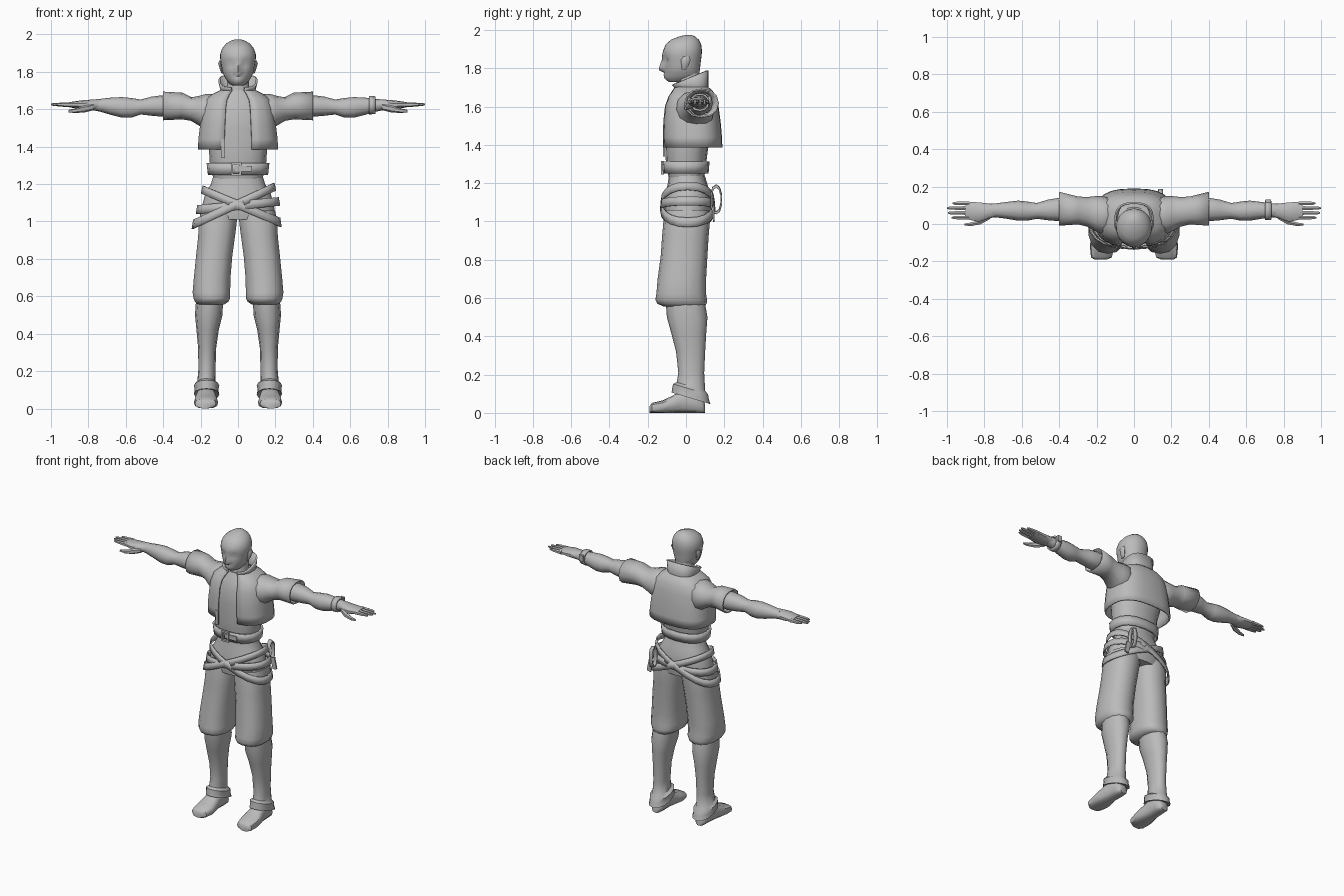
import bpy, bmesh, math
from mathutils import Vector

GREY = bpy.data.materials.new("plain_grey")
GREY.diffuse_color = (0.5, 0.5, 0.5, 1)


def finish(name, bm, mirror=False, thick=0, angle=45, normals=True):
    if normals:
        bmesh.ops.recalc_face_normals(bm, faces=bm.faces)
    me = bpy.data.meshes.new(name)
    bm.to_mesh(me)
    bm.free()
    me.materials.append(GREY)
    ob = bpy.data.objects.new(name, me)
    bpy.context.collection.objects.link(ob)
    if thick:
        m = ob.modifiers.new("thickness", 'SOLIDIFY')
        m.thickness, m.offset = thick, 0
    if mirror:
        m = ob.modifiers.new("mirror", 'MIRROR')
        m.use_mirror_merge = False
    bpy.ops.object.select_all(action='DESELECT')
    ob.select_set(True)
    bpy.context.view_layer.objects.active = ob
    bpy.ops.object.shade_smooth_by_angle(angle=math.radians(angle))
    return ob


def spow(v, e):
    return math.copysign(abs(v) ** e, v)


def loft(name, axis, secs, n=12, p=2.2, gap=0, caps=True, warp=None, **kw):
    """Skin rounded sections (position, a0, a1, b0, b1) along an axis."""
    bm = bmesh.new()
    rings = []
    for pos, a0, a1, b0, b1 in secs:
        ring = []
        for i in range(n):
            if gap:
                t = math.radians(-90 + gap + (360 - 2 * gap) * i / (n - 1))
            else:
                t = math.tau * i / n - math.pi / 2
            a = (a0 + a1) / 2 + (a1 - a0) / 2 * spow(math.cos(t), 2 / p)
            b = (b0 + b1) / 2 + (b1 - b0) / 2 * spow(math.sin(t), 2 / p)
            co = {'x': (pos, a, b), 'y': (a, pos, b), 'z': (a, b, pos)}[axis]
            ring.append(bm.verts.new(warp(Vector(co)) if warp else co))
        rings.append(ring)
    for r, s in zip(rings, rings[1:]):
        for i in range(n - 1 if gap else n):
            j = (i + 1) % n
            bm.faces.new((r[i], r[j], s[j], s[i]))
    if caps and not gap:
        bm.faces.new(rings[0])
        bm.faces.new(rings[-1])
    return finish(name, bm, **kw)


def box(name, size, loc, rot=0):
    bm = bmesh.new()
    bmesh.ops.create_cube(bm, size=1)
    for v in bm.verts:
        v.co = Vector(v.co[i] * size[i] for i in range(3))
        v.co.rotate(Vector((1, 0, 0)).rotation_difference(
            Vector((math.cos(rot), 0, math.sin(rot)))))
        v.co += Vector(loc)
    return finish(name, bm, angle=30)


def gauss(v, w):
    return math.exp(-(v / w) ** 2)


# Head: nose, brow, eye sockets and lips are pushed out of the lofted skull
def face(co):
    if co.y < -0.02:
        x, z = co.x, co.z
        ridge = max(0, min(1, (1.865 - z) / 0.065)) if z > 1.79 else max(0, (z - 1.775) / 0.015)
        co.y -= 0.03 * ridge * gauss(x, 0.013)
        co.y += 0.014 * gauss(abs(x) - 0.036, 0.018) * gauss(z - 1.845, 0.014)
        co.y -= 0.006 * gauss(x, 0.06) * gauss(z - 1.868, 0.01)
        co.y -= 0.007 * gauss(x, 0.022) * (gauss(z - 1.765, 0.007) + gauss(z - 1.752, 0.006))
    return co


loft("head", 'z', [
    (1.728, -.03, .03, -.088, .0), (1.735, -.044, .044, -.1, .03), (1.752, -.058, .058, -.108, .06),
    (1.758, -.063, .063, -.109, .065), (1.765, -.067, .067, -.11, .067), (1.775, -.073, .073, -.111, .07),
    (1.79, -.08, .08, -.112, .072), (1.805, -.084, .084, -.113, .074), (1.825, -.088, .088, -.115, .076),
    (1.845, -.091, .091, -.117, .079), (1.868, -.095, .095, -.119, .082), (1.895, -.095, .095, -.118, .083),
    (1.925, -.085, .085, -.106, .079), (1.95, -.065, .065, -.077, .066), (1.968, -.035, .035, -.03, .045),
    (1.974, -.012, .012, .0, .025)], n=28, p=2.1, warp=face, angle=60)
loft("neck", 'z', [(1.64, -.075, .075, -.06, .09), (1.7, -.06, .06, -.05, .075),
                   (1.79, -.06, .06, -.045, .07)])
loft("ear", 'z', [(1.79, .078, .088, -.02, .0), (1.81, .08, .096, -.024, .012),
                  (1.845, .085, .106, -.026, .024), (1.86, .086, .1, -.015, .018)], n=8, mirror=True)

# Shirt, trouser top and belt
loft("shirt", 'z', [
    (1.225, -.13, .13, -.09, .095), (1.3, -.15, .15, -.105, .105), (1.38, -.155, .155, -.108, .115),
    (1.5, -.175, .175, -.108, .15), (1.6, -.17, .17, -.1, .145), (1.66, -.13, .13, -.075, .12),
    (1.7, -.07, .07, -.055, .09)], n=16, p=2.4)
loft("trouser_top", 'z', [
    (1.01, -.2, .2, -.105, .12), (1.07, -.195, .195, -.115, .13), (1.15, -.175, .175, -.105, .125),
    (1.2, -.145, .145, -.095, .11), (1.25, -.13, .13, -.088, .095)], n=16, p=2.3)
loft("belt", 'z', [(1.25, -.155, .155, -.112, .112), (1.312, -.162, .162, -.118, .117)],
     n=16, p=2.4, caps=False, thick=.012)
for dx in (-.022, .022):
    box("buckle_side", (.012, .016, .07), (-.01 + dx, -.123, 1.28))
for dz in (-.03, .03):
    box("buckle_bar", (.05, .016, .012), (-.01, -.123, 1.28 + dz))
box("belt_tongue", (.09, .01, .03), (.03, -.121, 1.282))


# Open jacket with a collar that rises at the back
def collar_tilt(co):
    if co.z > 1.71:
        co.z += (co.y - .03) * .45 * (co.z - 1.7) / .06
    return co


loft("jacket", 'z', [
    (1.385, -.21, .21, -.115, .185), (1.44, -.208, .208, -.118, .183), (1.52, -.198, .198, -.117, .176),
    (1.6, -.188, .188, -.108, .165), (1.65, -.17, .17, -.09, .152), (1.68, -.13, .13, -.07, .135),
    (1.7, -.09, .09, -.058, .112), (1.755, -.1, .1, -.072, .112)],
    n=25, p=2.7, gap=14, warp=collar_tilt, thick=.01)
box("jacket_flap", (.02, .01, .1), (-.08, -.114, 1.39))
loft("sleeve", 'x', [
    (.1, -.03, .13, 1.5, 1.675), (.17, -.05, .145, 1.49, 1.678), (.205, -.035, .145, 1.515, 1.668),
    (.25, -.01, .14, 1.542, 1.66), (.3, .002, .143, 1.55, 1.685), (.4, -.005, .168, 1.545, 1.69)],
    caps=False, thick=.008, mirror=True)

# Arm, hand and fingers
loft("arm", 'x', [
    (.3, .02, .13, 1.565, 1.665), (.4, .015, .14, 1.56, 1.675), (.46, .02, .13, 1.565, 1.668),
    (.52, .028, .112, 1.572, 1.652), (.57, .018, .12, 1.555, 1.66), (.62, .018, .125, 1.555, 1.665),
    (.68, .028, .118, 1.57, 1.662), (.74, .036, .11, 1.588, 1.655), (.78, .036, .108, 1.595, 1.652)],
    mirror=True)
loft("hand", 'x', [
    (.74, .038, .106, 1.594, 1.654), (.78, .025, .112, 1.595, 1.652), (.83, .01, .118, 1.598, 1.648),
    (.87, .018, .12, 1.605, 1.643), (.9, .025, .118, 1.61, 1.638)], n=10, mirror=True)
for i, tip in enumerate((.975, .995, 1.0, .97)):
    y = .034 + .0255 * i
    loft("finger", 'x', [
        (.88, y - .012, y + .012, 1.61, 1.638), (.93, y - .011, y + .011, 1.613, 1.636),
        (tip - .012, y - .009, y + .009, 1.618, 1.633), (tip, y - .004, y + .004, 1.622, 1.63)],
        n=6, mirror=True)
loft("thumb", 'x', [
    (.77, .025, .05, 1.595, 1.63), (.82, -.003, .025, 1.583, 1.62), (.87, -.012, .01, 1.58, 1.605),
    (.905, -.009, .003, 1.583, 1.597)], n=6, mirror=True)
loft("bracelet", 'x', [(.7, .025, .12, 1.577, 1.667), (.735, .028, .117, 1.58, 1.664)],
     caps=False, thick=.01)
box("bracelet_knot", (.03, .016, .04), (.718, .123, 1.635))

# Baggy trouser legs, gathered below the knee
loft("trouser_leg", 'z', [
    (.555, .075, .215, -.115, .095), (.57, .05, .232, -.15, .108), (.59, .04, .24, -.16, .11),
    (.62, .04, .245, -.155, .105), (.7, .038, .238, -.148, .105), (.82, .028, .226, -.132, .112),
    (.92, .014, .215, -.125, .118), (1.0, .004, .212, -.118, .125), (1.06, .0, .2, -.108, .122)],
    n=14, p=2.4, mirror=True)


# Shin with a turned-up cuff that droops at the heel
def cuff_droop(co):
    if co.z < .16:
        co.z -= .3 * (co.y - .02)
    return co


loft("shin", 'z', [
    (.085, .12, .215, -.045, .1), (.078, .1, .235, -.075, .128), (.1, .105, .232, -.072, .12),
    (.125, .1, .235, -.068, .115), (.14, .12, .218, -.048, .1), (.21, .12, .212, -.04, .095),
    (.32, .117, .213, -.052, .1), (.42, .103, .222, -.078, .106), (.5, .083, .23, -.1, .112),
    (.57, .08, .225, -.105, .1)], n=12, warp=cuff_droop, mirror=True)
loft("shoe", 'y', [
    (-.19, .145, .212, .0, .035), (-.178, .118, .23, .0, .052), (-.12, .106, .236, .0, .066),
    (-.07, .112, .23, .0, .09), (-.02, .122, .218, .0, .12), (.05, .122, .212, .0, .11),
    (.085, .13, .206, .0, .07), (.098, .145, .192, .0, .05)], n=12, p=2.8, mirror=True)

# Slack straps crossing around the hips: centre x, half width, height, slope
for cx, rx, z0, slope in ((.018, .212, 1.09, -.42), (-.022, .222, 1.095, .46), (.0, .222, 1.085, .1)):
    loft("hip_strap", 'z', [
        (z0 - .023, cx - rx, cx + rx, -.132, .15), (z0 + .023, cx - rx + .008, cx + rx - .008, -.128, .146)],
        n=20, p=2.3, caps=False, thick=.008,
        warp=lambda co, k=slope: Vector((co.x, co.y, co.z + k * co.x)))
loft("hanging_loop", 'x', [(.13, .13, .185, 1.05, 1.19), (.155, .13, .185, 1.04, 1.18)],
     n=10, caps=False, thick=.008)
box("strap_end", (.03, .01, .08), (.175, .145, 1.04), .2)
